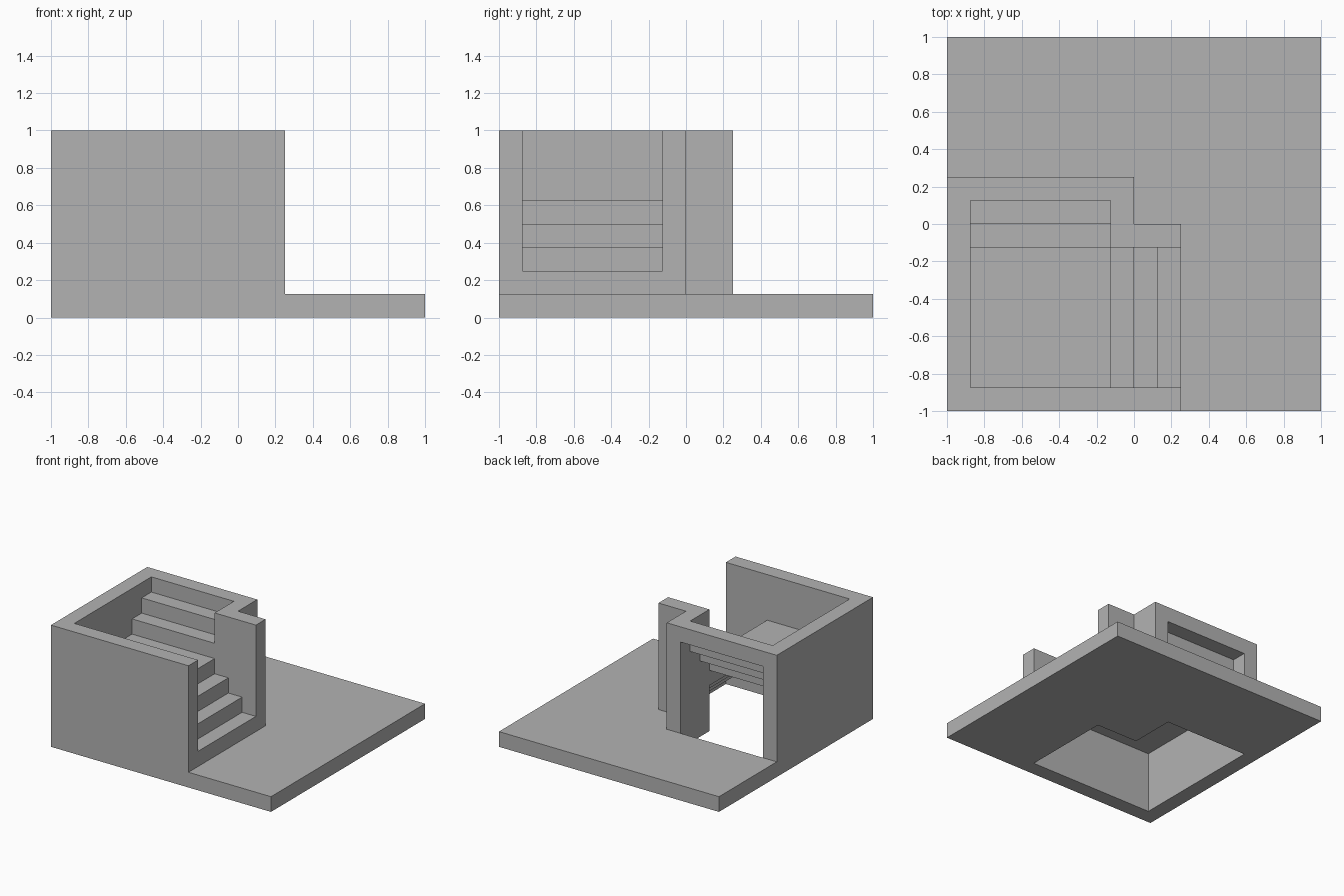
import bpy
import bmesh

if "Cube" in bpy.data.objects:
    bpy.data.objects.remove(bpy.data.objects["Cube"], do_unlink=True)

U = 0.125  # wall thickness, step rise and step depth

grey = bpy.data.materials.new("plain_grey")
grey.use_nodes = True
COLOUR = (0.45, 0.45, 0.45, 1)
grey.diffuse_color = COLOUR
grey.node_tree.nodes["Principled BSDF"].inputs["Base Color"].default_value = COLOUR


def prism(name, outline, z0, z1):
    """Extrude a counter-clockwise floor outline from z0 to z1 (in units of U)."""
    bm = bmesh.new()
    face = bm.faces.new([bm.verts.new((x * U, y * U, z0 * U)) for x, y in outline])
    top = bmesh.ops.extrude_face_region(bm, geom=[face])["geom"]
    verts = [v for v in top if isinstance(v, bmesh.types.BMVert)]
    bmesh.ops.translate(bm, verts=verts, vec=(0, 0, (z1 - z0) * U))
    bmesh.ops.recalc_face_normals(bm, faces=bm.faces)
    mesh = bpy.data.meshes.new(name)
    bm.to_mesh(mesh)
    bm.free()
    mesh.materials.append(grey)
    obj = bpy.data.objects.new(name, mesh)
    bpy.context.collection.objects.link(obj)
    return obj


def box(name, x0, x1, y0, y1, z0, z1):
    return prism(name, [(x0, y0), (x1, y0), (x1, y1), (x0, y1)], z0, z1)


# Ground plate with an L-shaped opening under the stairwell
plate = box("ground_plate", -8, 8, -8, 8, 0, 1)
cutter = prism("stairwell_cutter",
               [(-7, -7), (2, -7), (2, -1), (-1, -1), (-1, 2), (-7, 2)], -1, 2)
cutter.hide_render = True
cut = plate.modifiers.new("stairwell_opening", 'BOOLEAN')
cut.operation = 'DIFFERENCE'
cut.solver = 'EXACT'
cut.object = cutter
bpy.context.view_layer.objects.active = plate
bpy.ops.object.modifier_apply(modifier=cut.name)
bpy.data.objects.remove(cutter, do_unlink=True)

# Walls around the turning staircase, with a doorway at the back
prism("outer_wall", [(-8, -8), (2, -8), (2, -7), (-7, -7), (-7, 2), (-8, 2)], 1, 8)
prism("inner_wall", [(-1, -1), (2, -1), (2, 0), (0, 0), (0, 2), (-1, 2)], 1, 8)
box("doorway_lintel", -7, -1, 1, 2, 7, 8)

# Lower flight climbs toward -x, then a landing, then the upper flight toward +y
for i in range(3):
    box(f"lower_step_{i + 1}", 1 - i, 2 - i, -7, -1, 1 + i, 2 + i)
box("landing", -7, -1, -7, -1, 4, 5)
for i in range(2):
    box(f"upper_step_{i + 1}", -7, -1, i - 1, i, 5 + i, 6 + i)
